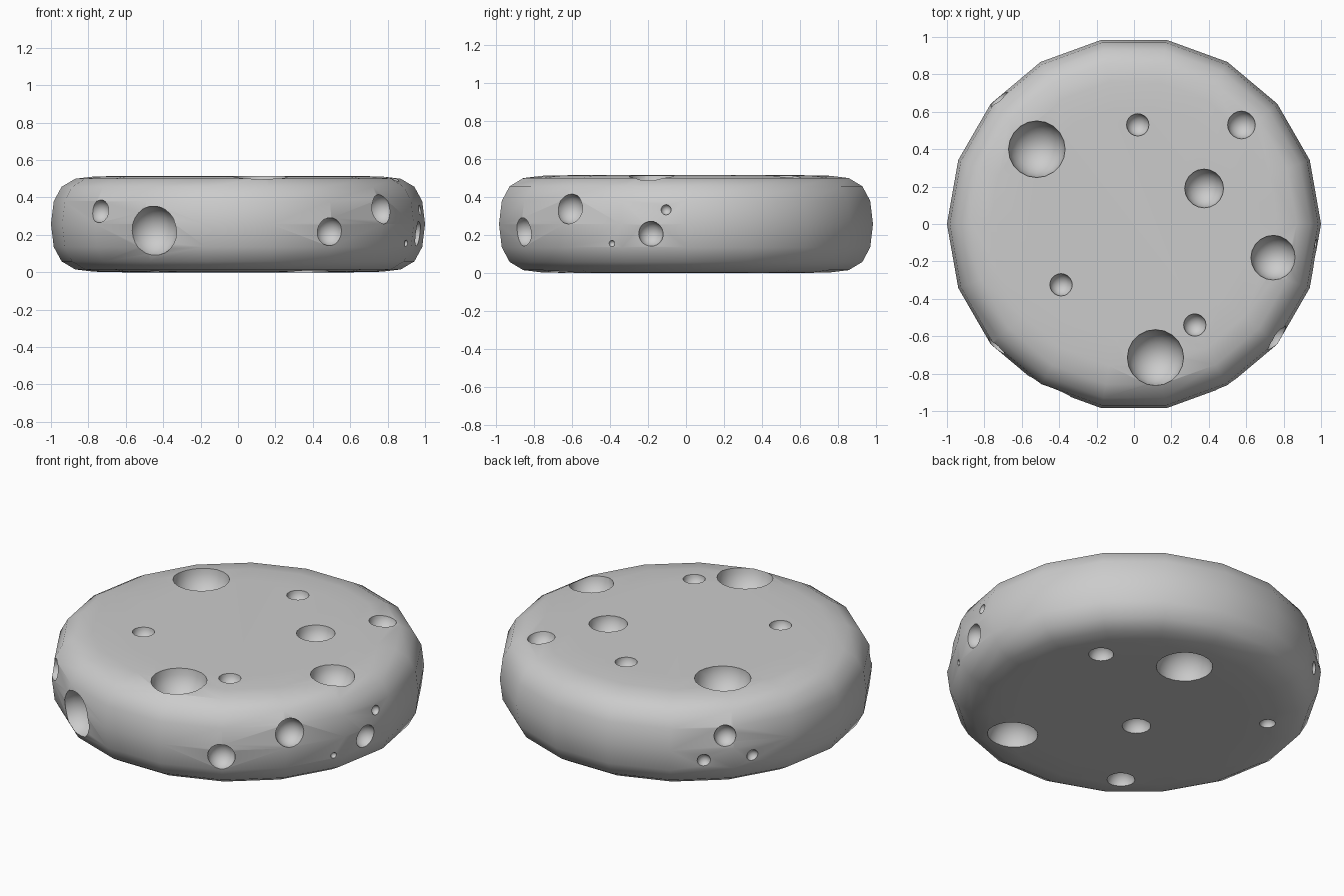
import bpy, bmesh, math
from mathutils import Matrix

if "Cube" in bpy.data.objects:
    bpy.data.objects.remove(bpy.data.objects["Cube"])

SIDES, H = 18, 0.515

# Half profile (radius, height) from bottom cap to middle, mirrored to the top
low = [(0.62, 0.0), (0.77, 0.003), (0.87, 0.015), (0.943, 0.058), (0.985, 0.135)]
profile = low + [(1.0, H / 2)] + [(r, H - z) for r, z in reversed(low)]

# Rounded disc body
bm = bmesh.new()
rings = []
for r, z in profile:
    rings.append([bm.verts.new((r * math.cos(2 * math.pi * i / SIDES),
                                r * math.sin(2 * math.pi * i / SIDES), z))
                  for i in range(SIDES)])
for a, b in zip(rings, rings[1:]):
    for i in range(SIDES):
        j = (i + 1) % SIDES
        bm.faces.new((a[i], a[j], b[j], b[i]))
bm.faces.new(list(reversed(rings[0])))
bm.faces.new(rings[-1])
bmesh.ops.recalc_face_normals(bm, faces=bm.faces)
mesh = bpy.data.meshes.new("cheese_wheel")
bm.to_mesh(mesh)
bm.free()
wheel = bpy.data.objects.new("cheese_wheel", mesh)
bpy.context.collection.objects.link(wheel)

# Holes: (x, y, radius) on the top and bottom, (x, y, z, radius) on the side
top = [(-0.52, 0.40, 0.152), (0.02, 0.53, 0.06), (0.575, 0.53, 0.075),
       (0.375, 0.19, 0.104), (0.745, -0.18, 0.12), (-0.39, -0.325, 0.06),
       (0.325, -0.54, 0.06), (0.115, -0.715, 0.151)]
bottom = [(0.542, 0.372, 0.067), (0.115, 0.557, 0.152), (0.351, -0.593, 0.136),
          (-0.095, -0.093, 0.077), (-0.618, 0.375, 0.043), (-0.403, -0.589, 0.075)]
side = [(-0.738, -0.655, 0.326, 0.061), (-0.455, -0.88, 0.22, 0.134),
        (0.49, -0.855, 0.217, 0.075), (0.765, -0.61, 0.337, 0.08),
        (0.963, -0.185, 0.206, 0.066), (0.973, -0.105, 0.333, 0.027),
        (0.898, -0.39, 0.155, 0.017), (-0.725, 0.67, 0.33, 0.06),
        (-0.641, 0.748, 0.19, 0.037), (-0.821, 0.548, 0.192, 0.034)]
holes = ([(x, y, H, r) for x, y, r in top]
         + [(x, y, 0.0, r) for x, y, r in bottom] + side)

# All spherical cutters in one hidden helper
bm = bmesh.new()
for x, y, z, r in holes:
    # slight tilt keeps sphere rings off the flat caps
    m = Matrix.Translation((x, y, z)) @ Matrix.Rotation(0.03, 4, 'X')
    bmesh.ops.create_uvsphere(bm, u_segments=20, v_segments=12, radius=r, matrix=m)
cmesh = bpy.data.meshes.new("hole_cutter")
bm.to_mesh(cmesh)
bm.free()
cutter = bpy.data.objects.new("hole_cutter", cmesh)
bpy.context.collection.objects.link(cutter)
cutter.hide_render = True

# Carve the holes
mod = wheel.modifiers.new("holes", 'BOOLEAN')
mod.operation = 'DIFFERENCE'
mod.solver = 'EXACT'
mod.object = cutter
bpy.ops.object.select_all(action='DESELECT')
wheel.select_set(True)
bpy.context.view_layer.objects.active = wheel
bpy.ops.object.modifier_apply(modifier=mod.name)
bpy.data.objects.remove(cutter, do_unlink=True)

# Smooth body with crisp hole rims
bpy.ops.object.shade_smooth_by_angle(angle=math.radians(40))
